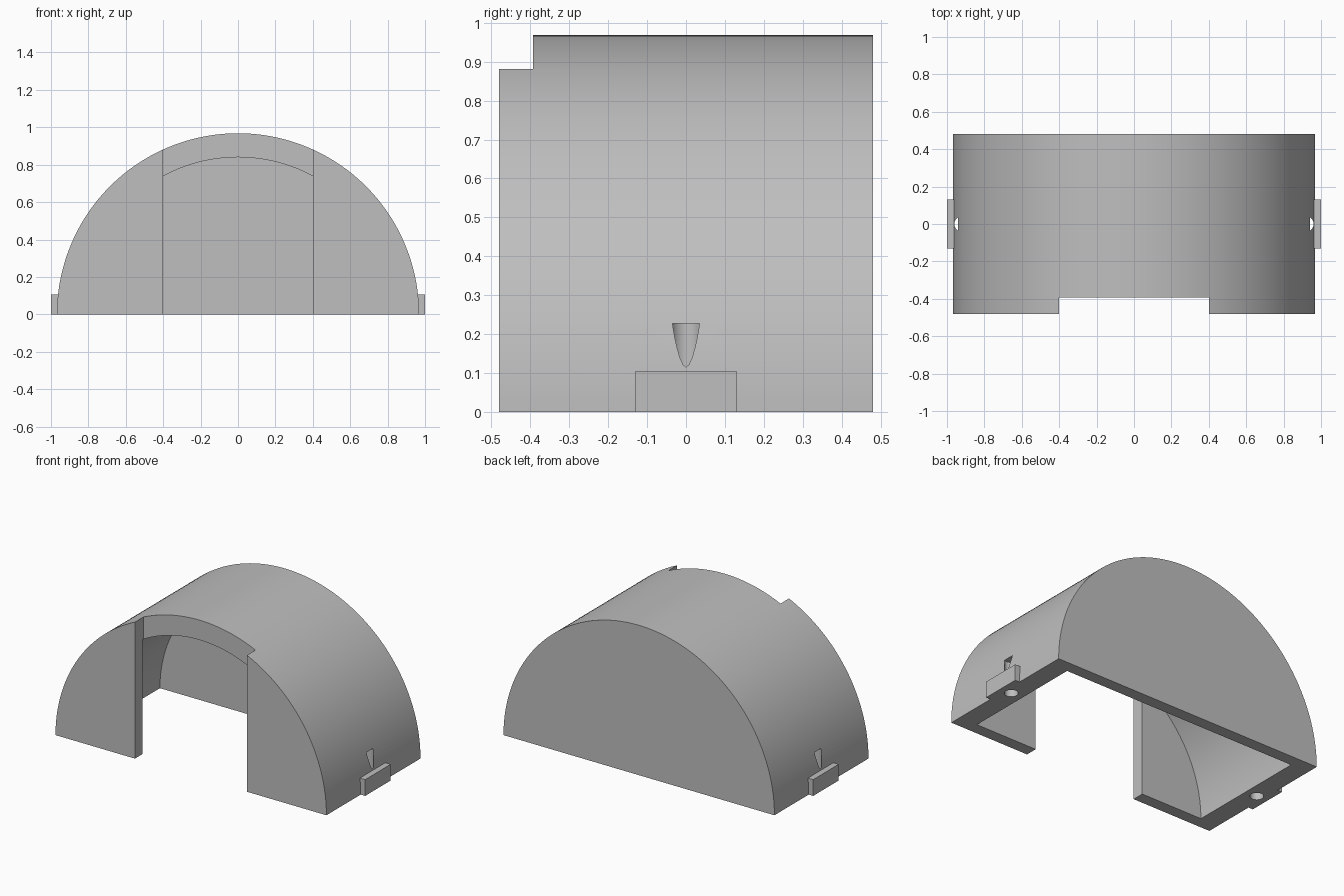
import bpy
import bmesh
import math

default = bpy.data.objects.get("Cube")
if default:
    bpy.data.objects.remove(default, do_unlink=True)

RADIUS, INNER_RADIUS = 0.968, 0.84
HALF_DEPTH, WALL = 0.48, 0.077

grey = bpy.data.materials.new("plain grey")
grey.use_nodes = True
colour = (0.52, 0.52, 0.52, 1)
grey.diffuse_color = colour
grey.node_tree.nodes["Principled BSDF"].inputs["Base Color"].default_value = colour


def prism(name, outline, low, high, axis):
    """Extrude an outline along y (points are x, z) or z (points are x, y)."""
    bm = bmesh.new()
    if axis == "y":
        verts = [bm.verts.new((a, low, b)) for a, b in outline]
        move = (0, high - low, 0)
    else:
        verts = [bm.verts.new((a, b, low)) for a, b in outline]
        move = (0, 0, high - low)
    face = bm.faces.new(verts)
    result = bmesh.ops.extrude_face_region(bm, geom=[face])
    moved = [g for g in result["geom"] if isinstance(g, bmesh.types.BMVert)]
    bmesh.ops.translate(bm, verts=moved, vec=move)
    bmesh.ops.recalc_face_normals(bm, faces=bm.faces)
    mesh = bpy.data.meshes.new(name)
    bm.to_mesh(mesh)
    bm.free()
    mesh.materials.append(grey)
    obj = bpy.data.objects.new(name, mesh)
    bpy.context.collection.objects.link(obj)
    return obj


def box(name, x, y, z):
    outline = [(x[0], y[0]), (x[1], y[0]), (x[1], y[1]), (x[0], y[1])]
    return prism(name, outline, z[0], z[1], "z")


def arc(radius, steps, sweep, centre=0.0):
    angles = [sweep * i / steps for i in range(steps + 1)]
    return [(centre + radius * math.cos(a), radius * math.sin(a)) for a in angles]


def combine(target, tool, operation):
    mod = target.modifiers.new(operation, "BOOLEAN")
    mod.operation, mod.solver, mod.object = operation, "EXACT", tool
    bpy.ops.object.select_all(action="DESELECT")
    target.select_set(True)
    bpy.context.view_layer.objects.active = target
    bpy.ops.object.modifier_apply(modifier=mod.name)
    bpy.data.objects.remove(tool, do_unlink=True)


# Half-round shell
shell = prism("arched_shell", arc(RADIUS, 96, math.pi),
              -HALF_DEPTH, HALF_DEPTH, "y")

# Side tabs
for side in (-1, 1):
    tab = box("side_tab", sorted((side * 0.92, side)), (-0.13, 0.13), (0, 0.105))
    combine(shell, tab, "UNION")

# Hollow inside, open underneath
hollow_outline = arc(INNER_RADIUS, 96, math.pi)
hollow_outline += [(-INNER_RADIUS, -0.1), (INNER_RADIUS, -0.1)]
hollow = prism("hollow", hollow_outline, WALL - HALF_DEPTH, HALF_DEPTH - WALL, "y")
combine(shell, hollow, "DIFFERENCE")

# Front doorway, cut up through the roof edge
doorway = box("doorway", (-0.4, 0.4), (-0.6, -0.393), (-0.1, 1.1))
combine(shell, doorway, "DIFFERENCE")

# Upright pin holes that break out through the curved sides
for side in (-1, 1):
    circle = arc(0.04, 32, math.tau, side * 0.921)[:-1]
    pin_hole = prism("pin_hole", circle, -0.1, 0.228, "z")
    combine(shell, pin_hole, "DIFFERENCE")

shell.select_set(True)
bpy.context.view_layer.objects.active = shell
bpy.ops.object.shade_smooth_by_angle(angle=math.radians(25))
